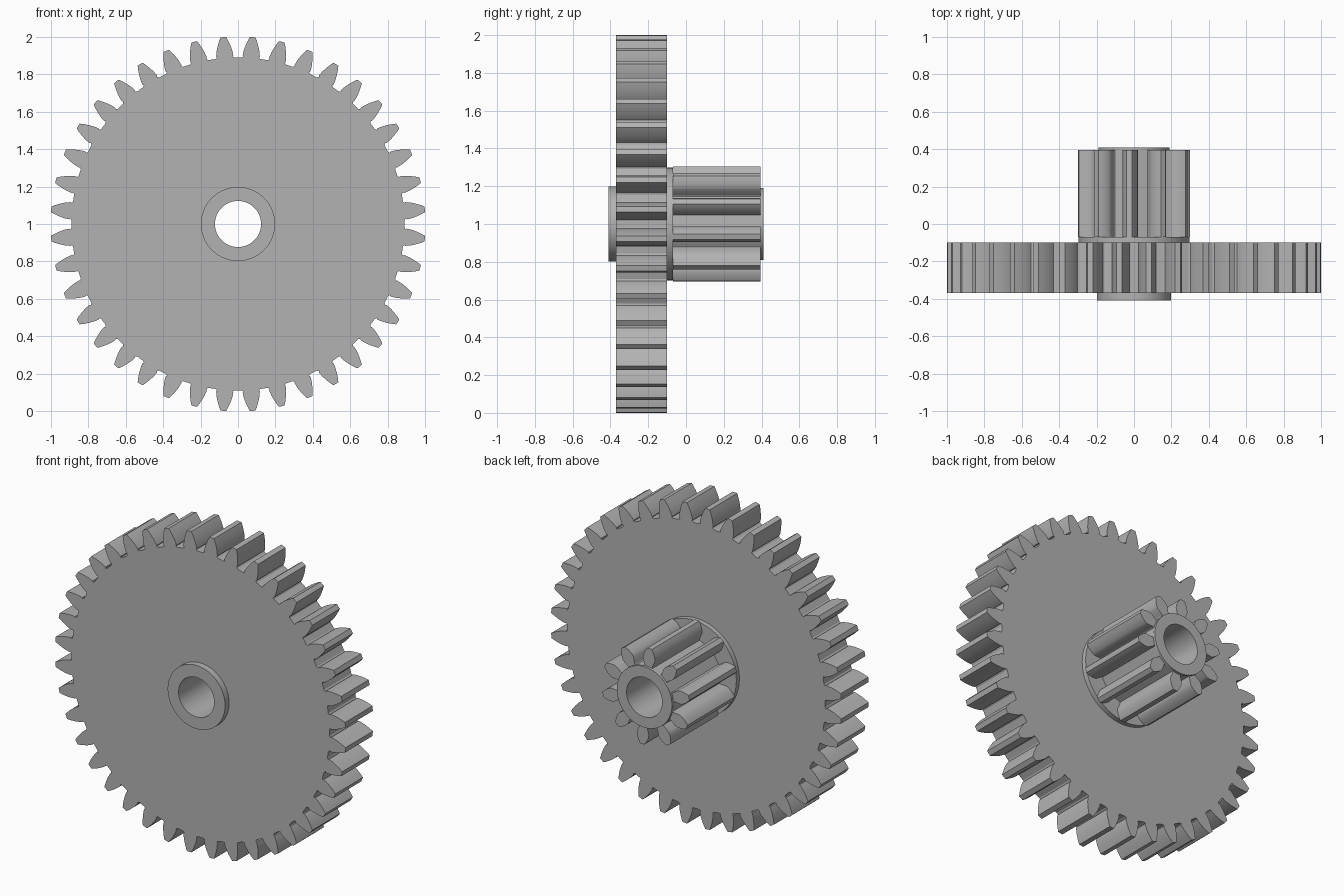
import bpy, bmesh, math

if "Cube" in bpy.data.objects:
    bpy.data.objects.remove(bpy.data.objects["Cube"], do_unlink=True)

BORE = 0.123
GREY = (0.45, 0.45, 0.45, 1.0)

mat = bpy.data.materials.new("plain grey")
mat.use_nodes = True
mat.diffuse_color = GREY
mat.node_tree.nodes["Principled BSDF"].inputs["Base Color"].default_value = GREY


def polar(r, a):
    return (r * math.cos(a), r * math.sin(a))


def circle(r, n=72):
    return [polar(r, 2 * math.pi * i / n) for i in range(n)]


def involute(a):
    return math.tan(a) - a


def gear_outline(teeth, tip, root, phase, thickness, root_half):
    """Involute tooth outline; root_half is the tooth's half angle at its foot."""
    pitch = tip * teeth / (teeth + 2)
    press = math.radians(20)
    base = pitch * math.cos(press)
    start = max(base, root + 0.012)
    flank = [(root, root_half + 0.012), (root + 0.006, root_half)]
    for i in range(7):
        r = start + (tip - start) * i / 6
        half = math.pi / (2 * teeth) * thickness + involute(press)
        flank.append((r, half - involute(math.acos(min(1, base / r)))))
    points = []
    for k in range(teeth):
        mid = phase + 2 * math.pi * k / teeth
        points += [polar(r, mid - h) for r, h in flank]
        points += [polar(r, mid + h) for r, h in reversed(flank)]
    return points


def bored_slab(name, outline, y0, y1):
    """Extrude an outline along y with the shaft hole left open."""
    bm = bmesh.new()
    edges = []
    for loop in (outline, circle(BORE)):
        verts = [bm.verts.new((x, y0, z + 1)) for x, z in loop]
        edges += [bm.edges.new((verts[i - 1], v)) for i, v in enumerate(verts)]
    bmesh.ops.triangle_fill(bm, edges=edges, use_beauty=True)
    ext = bmesh.ops.extrude_face_region(bm, geom=bm.faces[:], use_keep_orig=True)
    moved = [g for g in ext["geom"] if isinstance(g, bmesh.types.BMVert)]
    bmesh.ops.translate(bm, verts=moved, vec=(0, y1 - y0, 0))
    bmesh.ops.recalc_face_normals(bm, faces=bm.faces[:])
    mesh = bpy.data.meshes.new(name)
    bm.to_mesh(mesh)
    bm.free()
    mesh.materials.append(mat)
    obj = bpy.data.objects.new(name, mesh)
    bpy.context.collection.objects.link(obj)
    bpy.ops.object.select_all(action="DESELECT")
    obj.select_set(True)
    bpy.context.view_layer.objects.active = obj
    bpy.ops.object.shade_smooth_by_angle(angle=math.radians(25))


# Large wheel and small pinion
wheel = gear_outline(40, 1.002, 0.89, math.radians(4.5), 0.93, 0.046)
pinion = gear_outline(10, 0.305, 0.188, math.radians(23), 1.0, 0.135)
bored_slab("large_gear", wheel, -0.37, -0.10)
bored_slab("pinion_gear", pinion, -0.07, 0.395)

# Hubs and the collar between the gears
bored_slab("front_hub", circle(0.198), -0.41, -0.37)
bored_slab("collar", circle(0.298), -0.10, -0.07)
bored_slab("back_hub", circle(0.19), 0.395, 0.41)
